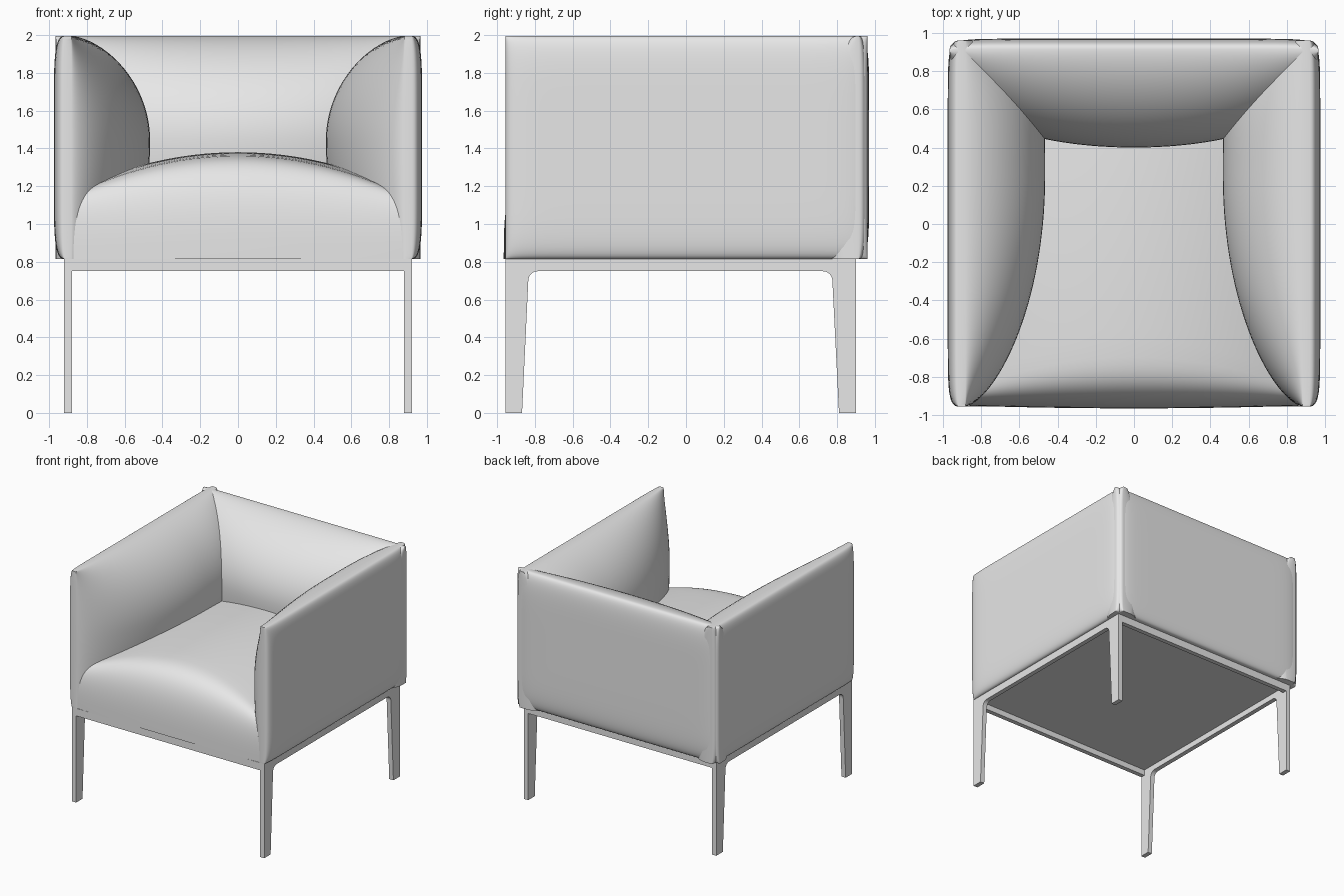
import bpy, bmesh, math

if "Cube" in bpy.data.objects:
    bpy.data.objects.remove(bpy.data.objects["Cube"])

grey = bpy.data.materials.new("light grey")
grey.diffuse_color = (0.8, 0.8, 0.8, 1)
grey.use_nodes = True
grey.node_tree.nodes["Principled BSDF"].inputs["Base Color"].default_value = grey.diffuse_color


def finish(name, bm, angle=50):
    bmesh.ops.remove_doubles(bm, verts=bm.verts, dist=1e-5)
    bmesh.ops.recalc_face_normals(bm, faces=bm.faces)
    me = bpy.data.meshes.new(name)
    bm.to_mesh(me)
    bm.free()
    me.materials.append(grey)
    ob = bpy.data.objects.new(name, me)
    bpy.context.collection.objects.link(ob)
    bpy.ops.object.select_all(action='DESELECT')
    ob.select_set(True)
    bpy.context.view_layer.objects.active = ob
    bpy.ops.object.shade_smooth_by_angle(angle=math.radians(angle))
    return ob


def box(name, lo, hi):
    bm = bmesh.new()
    bmesh.ops.create_cube(bm, size=1)
    for v in bm.verts:
        v.co = [(a + b) / 2 + c * (b - a) for a, b, c in zip(lo, hi, v.co)]
    return finish(name, bm)


def spaced(lo, hi, n):
    """Values from lo to hi, denser near both ends."""
    return [(lo + hi) / 2 - (hi - lo) / 2 * math.cos(math.pi * i / n) for i in range(n + 1)]


def panel(name, us, vs, inner, outer):
    """Closed pillow made of an inner and an outer surface over a grid."""
    bm = bmesh.new()
    sides = []
    for fn in (inner, outer):
        g = [[bm.verts.new(fn(u, v)) for v in vs] for u in us]
        for i in range(len(us) - 1):
            for j in range(len(vs) - 1):
                bm.faces.new((g[i][j], g[i + 1][j], g[i + 1][j + 1], g[i][j + 1]))
        sides.append([r[0] for r in g] + g[-1][1:] + [r[-1] for r in g[-2::-1]] + g[0][-2:0:-1])
    a, b = sides
    for i in range(len(a)):
        k = (i + 1) % len(a)
        bm.faces.new((a[i], a[k], b[k], b[i]))
    return finish(name, bm)


def pos(t):
    return max(0.0, t)


Z0, Z1 = 0.815, 1.995


def swell(z):
    """Inner cushion swelling with height."""
    t = (z - 1.44) / (Z1 - 1.44 if z > 1.44 else 0.9)
    return pos(1 - t * t) ** 0.62


def skin(u, z):
    """Outer face: nearly flat, rounding off at its borders."""
    tz = (z - 1.405) / 0.59
    return pos((1 - abs(u) ** 14) * (1 - abs(tz) ** 7)) ** 0.4


# Arms
zs = spaced(Z0, Z1, 40)


def arm_depth(y):
    if y < 0.25:
        return pos(1 - ((y - 0.25) / 1.205) ** 2) ** 0.65
    return pos(1 - ((y - 0.25) / 0.715) ** 4) ** 0.5


for side, s in (("left", -1), ("right", 1)):
    panel(side + "_arm", spaced(-0.955, 0.96, 56), zs,
          lambda y, z: (s * (0.882 - 0.417 * arm_depth(y) * swell(z)), y, z),
          lambda y, z: (s * (0.92 + 0.055 * skin((y - 0.0025) / 0.9575, z)), y, z))

# Backrest
panel("backrest", spaced(-0.965, 0.965, 56), zs,
      lambda x, z: (x, 0.9 - 0.5 * pos(1 - (x / 0.965) ** 2) ** 0.35 * swell(z), z),
      lambda x, z: (x, 0.915 + 0.055 * skin(x / 0.965, z), z))

# Seat cushion: domed top with a rolled front edge
bm = bmesh.new()
NX, NR, NB = 40, 24, 24
grid = []
for i in range(NX + 1):
    x = -0.9 + 1.8 * i / NX
    q = (x / 0.9) ** 2
    front, roll = -0.965 + 0.015 * q, 0.36 - 0.27 * q
    row = []
    for k in range(NR + NB + 1):
        if k <= NR:
            a = math.pi / 2 * k / NR
            y = front + roll * (1 - pos(math.cos(a)) ** 0.5)
            f = math.sin(a) ** 0.667
        else:
            y = front + roll + (0.88 - front - roll) * (k - NR) / NB
            f = 1
        h = 0.565 - 0.21 * q - 0.03 * (y / 0.9) ** 2
        row.append(bm.verts.new((x, y, 0.815 + h * f)))
    grid.append(row)
for i in range(NX):
    for k in range(NR + NB):
        bm.faces.new((grid[i][k], grid[i + 1][k], grid[i + 1][k + 1], grid[i][k + 1]))
# Seat sides, back and underside
low = [bm.verts.new((r[-1].co.x, 0.88, 0.815)) for r in grid]
for i in range(NX):
    bm.faces.new((grid[i][-1], grid[i + 1][-1], low[i + 1], low[i]))
bm.faces.new(grid[0] + [low[0]])
bm.faces.new(grid[-1] + [low[-1]])
bm.faces.new([r[0] for r in grid] + low[::-1])
finish("seat", bm)

# Side frames: two tapered legs joined by a rail, with rounded inner corners
def arc(cy, cz, r, a0, a1, n=8):
    return [(cy + r * math.cos(math.radians(a0 + (a1 - a0) * i / n)),
             cz + r * math.sin(math.radians(a0 + (a1 - a0) * i / n))) for i in range(n + 1)]


outline = ([(-0.955, 0), (-0.868, 0)] + arc(-0.785, 0.70, 0.05, 180, 90)
           + arc(0.725, 0.70, 0.05, 90, 0) + [(0.81, 0), (0.9, 0), (0.9, 0.815), (-0.955, 0.815)])
for side, s in (("left", -1), ("right", 1)):
    bm = bmesh.new()
    f = bm.faces.new([bm.verts.new((s * 0.88, y, z)) for y, z in outline])
    r = bmesh.ops.extrude_face_region(bm, geom=[f])
    for v in r["geom"]:
        if isinstance(v, bmesh.types.BMVert):
            v.co.x += s * 0.04
    finish(side + "_leg_frame", bm, 30)

# Cross rails and underside board
box("front_rail", (-0.88, -0.955, 0.75), (0.88, -0.915, 0.815))
box("back_rail", (-0.88, 0.86, 0.75), (0.88, 0.9, 0.815))
box("underside_board", (-0.88, -0.915, 0.8), (0.88, 0.86, 0.815))
